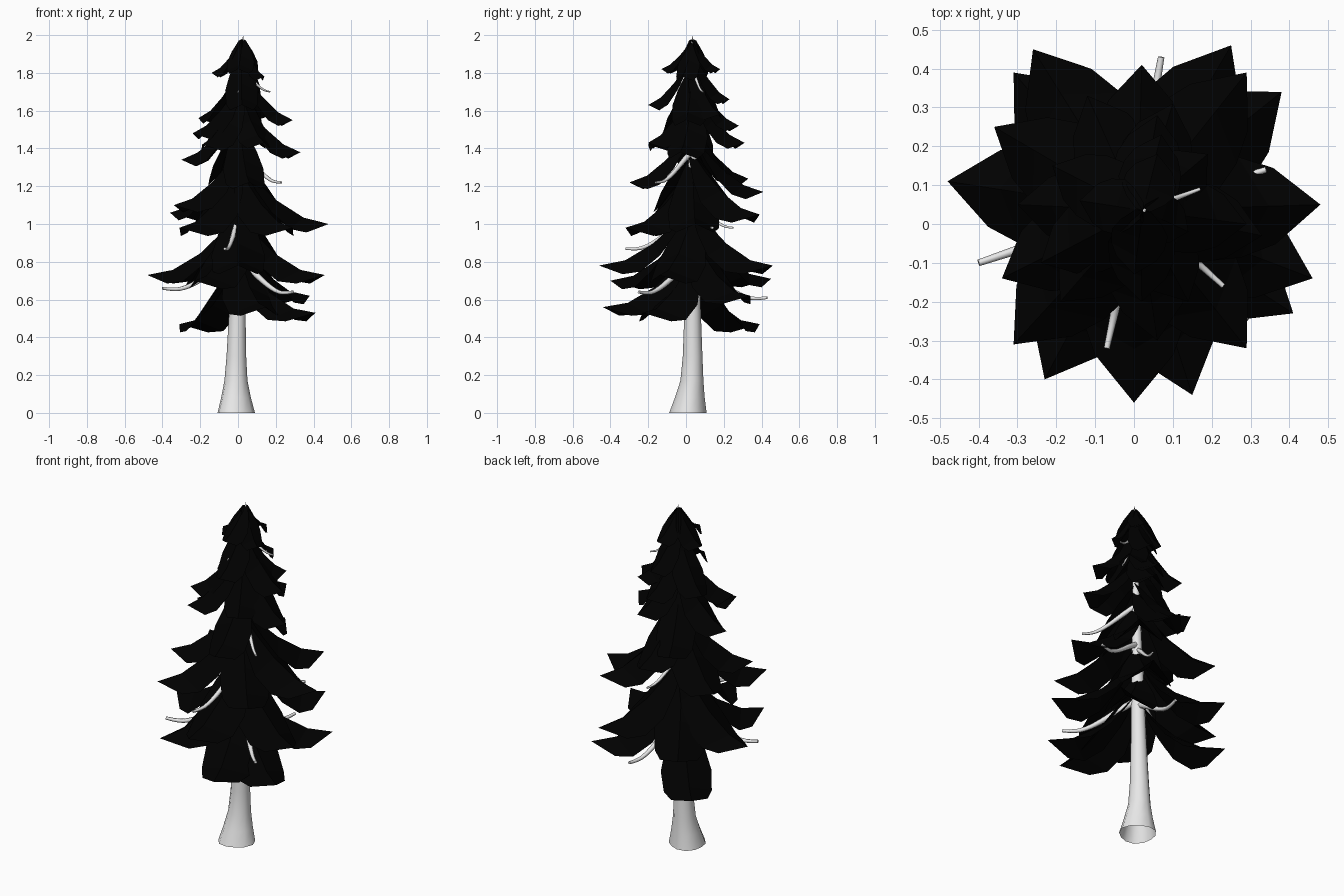
import bpy, bmesh, math
from mathutils import Vector

cube = bpy.data.objects.get("Cube")
if cube:
    bpy.data.objects.remove(cube, do_unlink=True)


def make_material(name, rgb):
    mat = bpy.data.materials.new(name)
    mat.use_nodes = True
    colour = (*rgb, 1)
    mat.diffuse_color = colour
    shader = mat.node_tree.nodes["Principled BSDF"]
    shader.inputs["Base Color"].default_value = colour
    shader.inputs["Roughness"].default_value = 0.9
    return mat


bark = make_material("pale_bark", (0.8, 0.8, 0.8))
needles = make_material("black_needles", (0, 0, 0))


def add_object(name, data, mat):
    data.materials.append(mat)
    obj = bpy.data.objects.new(name, data)
    bpy.context.collection.objects.link(obj)
    return obj


def mesh_object(name, bm, mat):
    mesh = bpy.data.meshes.new(name)
    bm.to_mesh(mesh)
    bm.free()
    return add_object(name, mesh, mat)


def trunk_centre(z):
    # The trunk leans slightly toward the back left
    return Vector((-0.015 + 0.021 * z, 0.01 + 0.025 * min(z / 0.2, 1), z))


# Trunk: flared, open at the base, tapering to a point
SIDES = 12
bm = bmesh.new()
rings = []
for z, radius in ((0, 0.099), (0.08, 0.079), (0.17, 0.061), (0.3, 0.052),
                  (0.55, 0.043), (1, 0.032), (1.5, 0.018), (1.95, 0.008)):
    ring = []
    for i in range(SIDES):
        a = math.tau * i / SIDES
        lobe = 1 + 0.06 * math.cos(3 * a) * max(0, 1 - z / 0.2)
        offset = Vector((math.cos(a), math.sin(a), 0)) * radius * lobe
        ring.append(bm.verts.new(trunk_centre(z) + offset))
    rings.append(ring)
tip = bm.verts.new(trunk_centre(2))
for i in range(SIDES):
    j = (i + 1) % SIDES
    for low, high in zip(rings, rings[1:]):
        bm.faces.new((low[i], low[j], high[j], high[i]))
    bm.faces.new((rings[-1][i], rings[-1][j], tip))
trunk = mesh_object("trunk", bm, bark)
for poly in trunk.data.polygons:
    poly.use_smooth = True


def add_bough(bm, end):
    # A drooping sheet folded along its ridge, straighter toward the crown
    end = Vector(end)
    centre = trunk_centre(end.z)
    reach = Vector((end.x - centre.x, end.y - centre.y, 0))
    length = reach.length
    side = Vector((-reach.y, reach.x, 0)).normalized()
    drop = min(0.19 + 0.3 * length, 1.98 - end.z)
    width = 0.04 + 0.22 * length
    bend = max(1.5, 2.5 - 0.7 * end.z)
    rows = []
    # Along the ridge, half width, setback of the edges
    for t, w, back in ((0, 0.25, 0), (0.2, 0.7, 0.02), (0.42, 0.95, 0.07),
                       (0.72, 0.9, 0.16), (1, 0.68, 0.25)):
        row = []
        for s in (-1, 0, 1):
            along = t - back * abs(s)
            p = centre + reach * along + side * (s * w * width)
            p.z = end.z + (1 - t) ** bend * drop - abs(s) * w * width * 0.45
            row.append(bm.verts.new(p))
        rows.append(row)
    for a, b in zip(rows, rows[1:]):
        for i in range(2):
            bm.faces.new((a[i], b[i], b[i + 1], a[i + 1]))


# Boughs: tip positions, tier by tier from the bottom
tiers = {
    "lowest_boughs": [(-.31, .39, .47), (.41, -.23, .53), (.15, -.44, .56),
                      (.38, .34, .62), (-.23, -.4, .7)],
    "low_boughs": [(-.48, .11, .73), (.46, -.14, .73), (0, -.46, .78),
                   (-.26, .45, .71), (.25, .46, .78)],
    "middle_boughs": [(.48, .05, 1), (-.31, -.31, .98), (-.34, -.14, 1.1),
                      (-.36, .25, 1.06), (.29, -.32, .98), (.02, .41, 1.17),
                      (.29, .39, 1.05)],
    "upper_boughs": [(.06, -.3, 1.22), (-.12, .33, 1.24), (.33, -.03, 1.38),
                     (-.3, .05, 1.34), (.1, .31, 1.43), (-.19, -.2, 1.42),
                     (.14, -.2, 1.43)],
    "high_boughs": [(.29, 0, 1.55), (-.24, -.1, 1.48), (-.21, .15, 1.56),
                    (.06, .28, 1.52), (.02, -.2, 1.63), (.19, .18, 1.58),
                    (.07, .23, 1.66)],
    "crown_boughs": [(.14, -.02, 1.78), (-.14, .06, 1.8), (.06, .18, 1.82),
                     (0, -.13, 1.82)],
}
for name, ends in tiers.items():
    bm = bmesh.new()
    for end in ends:
        add_bough(bm, end)
    mesh_object(name, bm, needles)

# Bare branches: thin tapered tubes that sag and lift at the end
bare_ends = [(-.4, -.1, .66), (.29, -.25, .64), (.07, .43, .61),
             (-.07, -.32, .87), (.34, .14, .98), (.08, .25, .98),
             (.23, -.16, 1.22), (.17, .09, 1.7), (0, -.1, 1.7)]
STEPS = 6
for end in bare_ends:
    end = Vector(end)
    reach = (end - trunk_centre(end.z)).length
    start = trunk_centre(end.z + 0.05 + 0.4 * min(reach, 0.3))
    curve = bpy.data.curves.new("bare_branch", "CURVE")
    curve.dimensions = "3D"
    curve.bevel_depth = 0.03 * reach + 0.003
    curve.bevel_resolution = 1
    curve.resolution_u = 3
    curve.use_fill_caps = True
    spline = curve.splines.new("NURBS")
    spline.points.add(STEPS)
    for i, point in enumerate(spline.points):
        t = i / STEPS
        p = start.lerp(end, t)
        p.z -= 0.8 * reach * t * t * (1 - t)
        point.co = (*p, 1)
        point.radius = 1.3 - 0.75 * t
    spline.use_endpoint_u = True
    spline.order_u = 3
    add_object("bare_branch", curve, bark)
